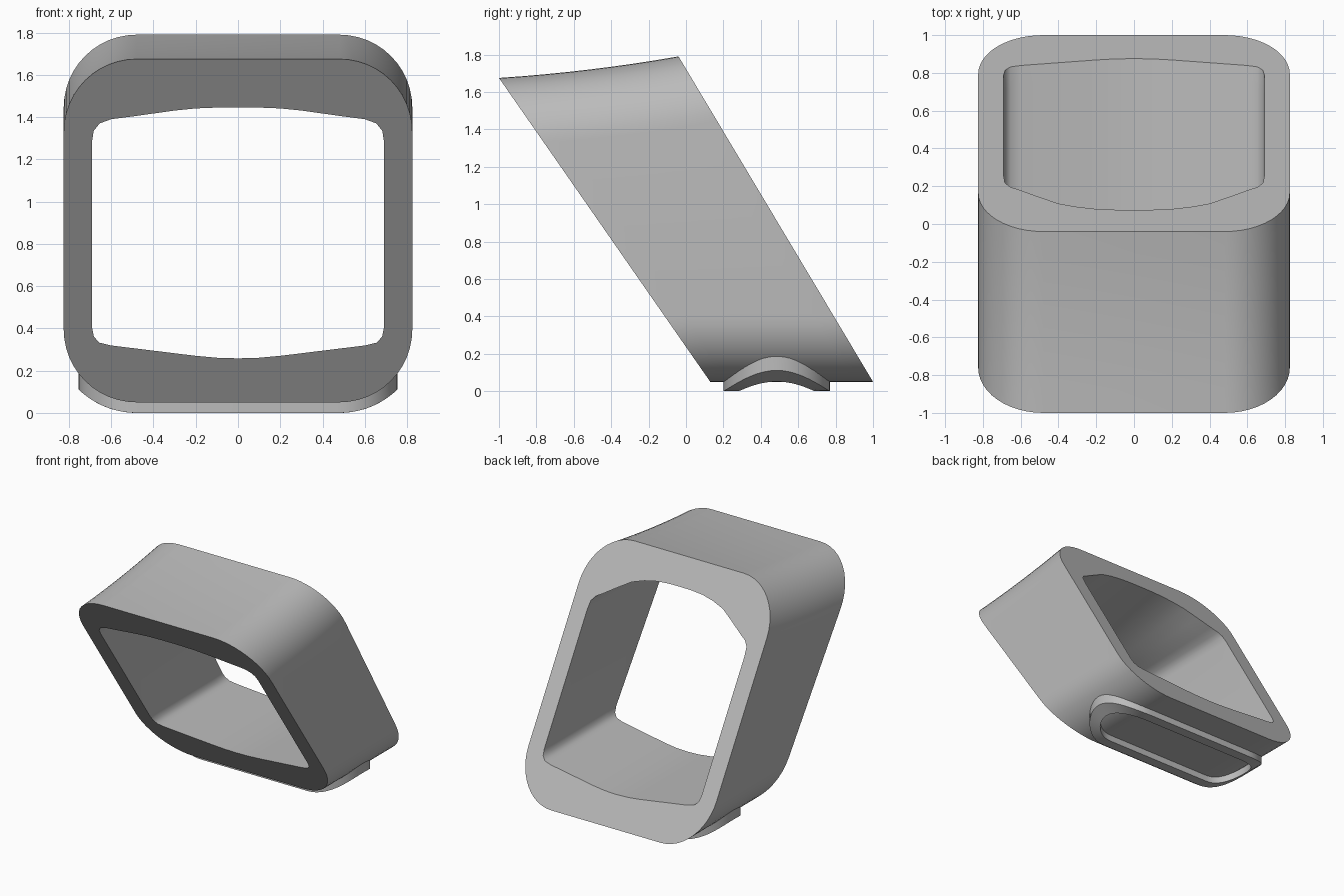
import bpy, bmesh, math

if "Cube" in bpy.data.objects:
    bpy.data.objects.remove(bpy.data.objects["Cube"], do_unlink=True)

grey = bpy.data.materials.new("plain grey")
grey.use_nodes = True
grey.diffuse_color = (0.5, 0.5, 0.5, 1)
grey.node_tree.nodes["Principled BSDF"].inputs["Base Color"].default_value = (0.5, 0.5, 0.5, 1)

HALF_W, CORNER, FLOOR = 0.825, 0.345, 0.05
FLAT = HALF_W - CORNER
STEPS = 8


def finish(bm, name):
    bmesh.ops.recalc_face_normals(bm, faces=bm.faces)
    mesh = bpy.data.meshes.new(name)
    bm.to_mesh(mesh)
    bm.free()
    mesh.materials.append(grey)
    obj = bpy.data.objects.new(name, mesh)
    bpy.context.collection.objects.link(obj)
    bpy.ops.object.select_all(action="DESELECT")
    obj.select_set(True)
    bpy.context.view_layer.objects.active = obj
    bpy.ops.object.shade_smooth_by_angle(angle=math.radians(35))
    return obj


def skin(bm, a, b):
    for i in range(len(a)):
        j = (i + 1) % len(a)
        bm.faces.new((a[i], a[j], b[j], b[i]))


def depth(z, t):
    """Position between the two slanted end planes."""
    front = 0.13 - (z - FLOOR) * 1.13 / 1.625
    back = 1.0 - (z - FLOOR) * 1.04 / 1.74
    return front + (back - front) * t


def outer_section(t):
    """Rounded rectangle whose roof rises towards the back."""
    top = 1.675 + 0.065 * t + 0.05 * t * t
    pts = []
    for k, (sx, cz) in enumerate([(1, top - CORNER), (-1, top - CORNER),
                                  (-1, FLOOR + CORNER), (1, FLOOR + CORNER)]):
        for i in range(13):
            a = math.pi / 2 * (k + i / 12)
            pts.append((sx * FLAT + CORNER * math.cos(a), cz + CORNER * math.sin(a)))
    return pts


# Half profiles of the opening: x, front height, back height
CROWN = [(0.69, 1.29, 1.30), (0.683, 1.335, 1.36), (0.655, 1.37, 1.395),
         (0.6, 1.39, 1.425), (0.5, 1.403, 1.485), (0.4, 1.417, 1.542),
         (0.3, 1.431, 1.572), (0.2, 1.441, 1.59), (0.1, 1.445, 1.597)]
SILL = [(0.69, 0.40), (0.682, 0.36), (0.655, 0.332), (0.6, 0.319), (0.2, 0.27), (0.1, 0.261)]


def inner_section(t):
    top = [(x, f + (b - f) * t) for x, f, b in CROWN]
    mirror = lambda half: [(-x, z) for x, z in reversed(half)]
    return (top + [(0, 1.446 + 0.152 * t)] + mirror(top)
            + [(-x, z) for x, z in SILL] + [(0, 0.258)] + SILL[::-1])


# Slanted tube
bm = bmesh.new()
for section in (outer_section, inner_section):
    rings = []
    for s in range(STEPS + 1):
        t = s / STEPS
        rings.append([bm.verts.new((x, depth(z, t), z)) for x, z in section(t)])
    for a, b in zip(rings, rings[1:]):
        skin(bm, a, b)
# Flat end faces around the opening
rims = [e for e in bm.edges if e.is_boundary]
for end in (0, 1):
    loop = [e for e in rims
            if all(abs(v.co.y - depth(v.co.z, end)) < 1e-4 for v in e.verts)]
    bmesh.ops.triangle_fill(bm, edges=loop, use_beauty=True)
finish(bm, "slanted_tube")


# Raised foot ring wrapped around the underside
def underside(x, offset):
    r = CORNER + offset
    d = max(0, abs(x) - FLAT)
    return FLOOR + CORNER - math.sqrt(r * r - d * d)


def stadium(radius):
    pts = []
    for side in (1, -1):
        for i in range(25):
            a = math.pi * (i / 24 - 0.5)
            pts.append((side * (0.47 + radius * math.cos(a)), 0.485 + side * radius * math.sin(a)))
    return pts


def ring(bm, radius, offset, lift=0):
    return [bm.verts.new((x, y, underside(x, offset) + lift)) for x, y in stadium(radius)]


bm = bmesh.new()
loops = [ring(bm, 0.285, 0, 0.02), ring(bm, 0.285, 0.05),
         ring(bm, 0.205, 0.05), ring(bm, 0.205, 0, 0.02)]
for a, b in zip(loops, loops[1:] + loops[:1]):
    skin(bm, a, b)
finish(bm, "foot_ring")
